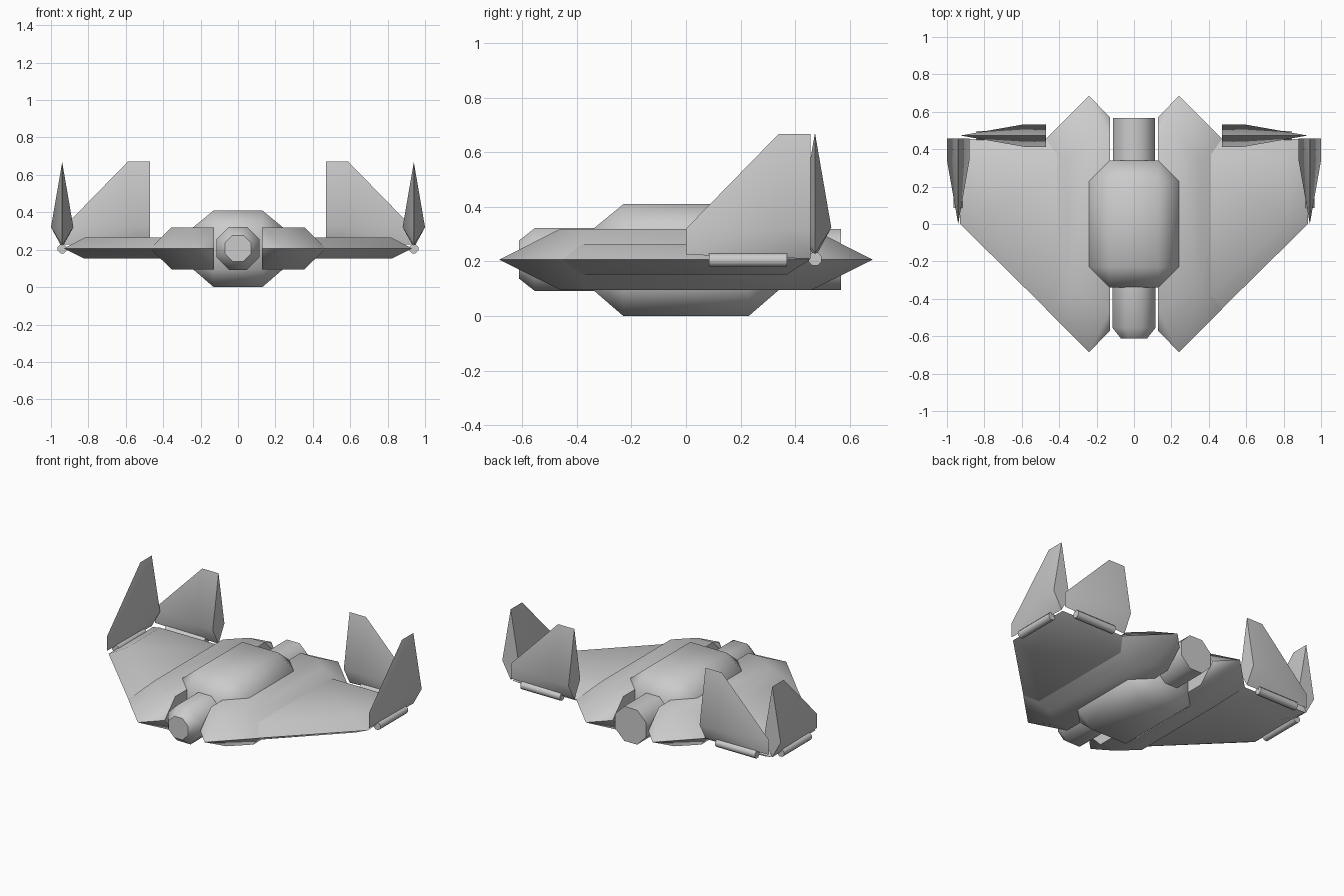
import bpy, bmesh, math

if "Cube" in bpy.data.objects:
    bpy.data.objects.remove(bpy.data.objects["Cube"])

def hull(name, pts, mirror=False):
    """Convex faceted solid from a few corner points, smooth across shallow edges."""
    bm = bmesh.new()
    for p in pts:
        bm.verts.new(p)
    res = bmesh.ops.convex_hull(bm, input=bm.verts)
    loose = [v for v in bm.verts if not v.link_faces]
    bmesh.ops.delete(bm, geom=loose, context='VERTS')
    bmesh.ops.dissolve_limit(bm, angle_limit=0.01, verts=bm.verts, edges=bm.edges)
    bmesh.ops.recalc_face_normals(bm, faces=bm.faces)
    me = bpy.data.meshes.new(name)
    bm.to_mesh(me)
    bm.free()
    ob = bpy.data.objects.new(name, me)
    bpy.context.collection.objects.link(ob)
    bpy.ops.object.select_all(action='DESELECT')
    ob.select_set(True)
    bpy.context.view_layer.objects.active = ob
    bpy.ops.object.shade_smooth_by_angle(angle=math.radians(50))
    if mirror:
        ob.modifiers.new("mirror", 'MIRROR').use_bisect_axis[0] = False
    return ob

MID = 0.207  # height of the wing plane

def ring(r, y, z=MID, n=8):
    """Ring of n points around the y axis, r measured to the flats."""
    R = r / math.cos(math.pi / n)
    return [(R * math.cos(a), y, z + R * math.sin(a))
            for a in (2 * math.pi * (i + 0.5) / n for i in range(n))]

# central hull: small rectangles at top and bottom, octagon plan between
body = []
for z in (0.0, 0.41):
    body += [(sx * 0.13, sy * 0.23, z) for sx in (-1, 1) for sy in (-1, 1)]
for z in (0.095, 0.32):
    for sx in (-1, 1):
        for sy in (-1, 1):
            body += [(sx * 0.24, sy * 0.23, z), (sx * 0.13, sy * 0.34, z)]
hull("central_hull", body)

# nose pod and engine pod
hull("nose_pod", ring(0.07, -0.612) + ring(0.115, -0.555) + ring(0.115, -0.30))
hull("engine_pod", ring(0.112, 0.568) + ring(0.112, 0.30))

# side nacelles
nac = []
for sy in (-1, 1):
    nac += [(x, sy * y, MID) for x, y in ((0.128, 0.57), (0.24, 0.685), (0.47, 0.455))]
    for z in (0.095, 0.32):
        nac += [(x, sy * y, z) for x, y in ((0.128, 0.46), (0.24, 0.46), (0.355, 0.35))]
hull("side_nacelle", nac, True)

# wings: sharp outline with inset upper and lower plates
wing = [(x, y, MID) for x, y in ((0.24, -0.68), (0.93, 0), (0.93, 0.455), (0.24, 0.455))]
for z in (0.152, 0.265):
    wing += [(x, y, z) for x, y in ((0.26, -0.53), (0.82, 0.03), (0.82, 0.37), (0.26, 0.37))]
hull("wing", wing, True)

# fin and hinge in local terms: s along the chord, t across, z up
def fin_points(place):
    prof = [(0, 0, 0.225), (0, 0, 0.32), (0.34, 0, 0.668), (0.457, 0, 0.668), (0.457, 0, 0.21)]
    prof += [(s, t, 0.32) for s in (0.34, 0.457) for t in (-0.06, 0.06)]
    return [place(*p) for p in prof]

def hinge_points(place):
    pts = []
    for s in (0.085, 0.37):
        pts += [place(s, x, z) for x, _, z in ring(0.024, 0, 0.205)]
    return pts

places = {"outer": lambda s, t, z: (0.94 + t, s, z),
          "rear": lambda s, t, z: (0.928 - s, 0.473 + t, z + 0.004)}
for label, place in places.items():
    hull(label + "_fin", fin_points(place), True)
    hull(label + "_fin_hinge", hinge_points(place), True)
